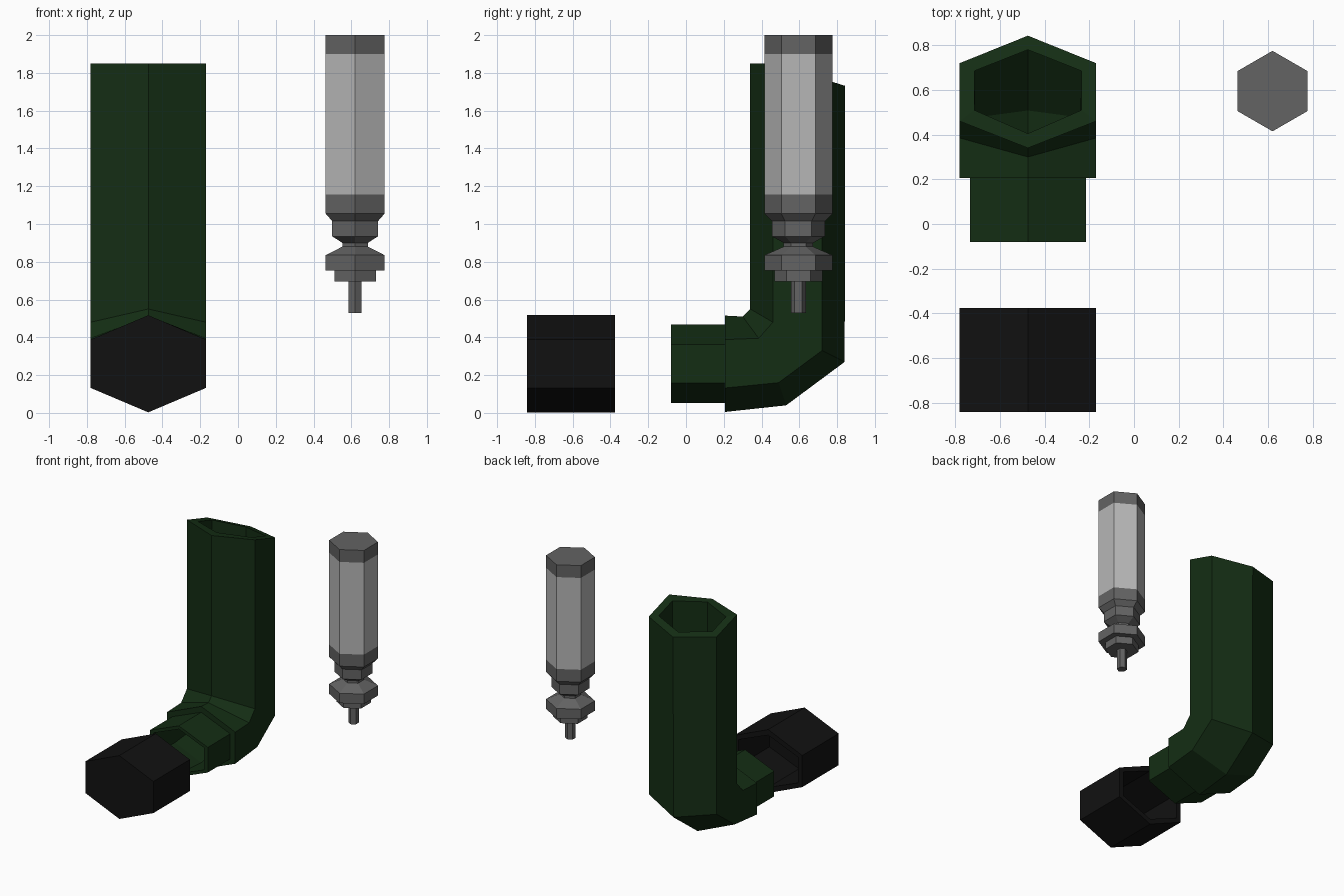
import bpy, bmesh, math

if "Cube" in bpy.data.objects:
    bpy.data.objects.remove(bpy.data.objects["Cube"])


def material(name, rgb):
    m = bpy.data.materials.new(name)
    m.diffuse_color = (*rgb, 1)
    m.use_nodes = True
    m.node_tree.nodes["Principled BSDF"].inputs["Base Color"].default_value = m.diffuse_color
    return m


GREEN = material("dark_green", (0.007, 0.027, 0.007))
BLACK = material("black", (0.0056, 0.0056, 0.0056))
LIGHT = material("light_grey", (0.47, 0.47, 0.47))
DARK = material("dark_grey", (0.125, 0.125, 0.125))


def loft(name, rings, mat, closed=False):
    """Bridge equal-sized rings; cap the ends, or join last to first."""
    bm = bmesh.new()
    vs = [[bm.verts.new(p) for p in r] for r in rings]
    pairs = list(zip(vs, vs[1:])) + ([(vs[-1], vs[0])] if closed else [])
    for a, b in pairs:
        for i in range(len(a)):
            j = (i + 1) % len(a)
            bm.faces.new((a[i], a[j], b[j], b[i]))
    if not closed:
        bm.faces.new(vs[0])
        bm.faces.new(vs[-1])
    bmesh.ops.recalc_face_normals(bm, faces=bm.faces[:])
    me = bpy.data.meshes.new(name)
    bm.to_mesh(me)
    bm.free()
    me.materials.append(mat)
    ob = bpy.data.objects.new(name, me)
    bpy.context.collection.objects.link(ob)
    return ob


BX = -0.475  # centre line of body and cap


def section(pts, w):
    """Hexagon from four (y, z) side points: inner tip, two flanks, outer tip."""
    a, b, c, d = pts
    return [(BX, *a), (BX + w, *b), (BX + w, *c),
            (BX, *d), (BX - w, *c), (BX - w, *b)]


def shrink(pts, k):
    cy = sum(p[0] for p in pts) / 4
    cz = sum(p[1] for p in pts) / 4
    return [(cy + (y - cy) * k, cz + (z - cz) * k) for y, z in pts]


def upright(y, h, s):
    return [(y, 0.26 + h), (y, 0.26 + s), (y, 0.26 - s), (y, 0.26 - h)]


def slanted(ys):
    return [(y, 1.85 - 0.31 * max(0, y - 0.46)) for y in ys]


# L-shaped hollow body: mouthpiece, bend, sleeve, then back down the inside
start = upright(0.207, 0.255, 0.128)
bend_a = [(0.30, 0.51), (0.385, 0.395), (0.49, 0.16), (0.53, 0.04)]
bend_b = [(0.34, 0.55), (0.46, 0.48), (0.72, 0.33), (0.84, 0.27)]
K = 0.79
body = [
    section(upright(-0.08, 0.207, 0.102), 0.26),
    section(upright(0.207, 0.207, 0.102), 0.26),
    section(start, 0.305),
    section(bend_a, 0.305),
    section(bend_b, 0.305),
    section(slanted((0.34, 0.46, 0.72, 0.843)), 0.305),
    section(slanted((0.405, 0.51, 0.685, 0.78)), 0.24),
    section(shrink(bend_b, K), 0.235),
    section(shrink(bend_a, K), 0.235),
    section(shrink(start, K), 0.235),
    section(upright(-0.08, 0.18, 0.09), 0.225),
]
loft("body", body, GREEN, closed=True)

# Mouthpiece cap, hollow towards the body
loft("mouthpiece_cap", [
    section(upright(-0.842, 0.257, 0.128), 0.305),
    section(upright(-0.375, 0.257, 0.128), 0.305),
    section(upright(-0.375, 0.212, 0.105), 0.265),
    section(upright(-0.77, 0.212, 0.105), 0.265),
], BLACK)


def turned(name, profile, mat):
    """Six-sided turned part from (radius, z) pairs on the canister axis."""
    rings = [[(0.62 + r * math.sin(i * math.pi / 3),
               0.595 + r * math.cos(i * math.pi / 3), z) for i in range(6)]
             for r, z in profile]
    return loft(name, rings, mat)


# Canister with end bands and valve
turned("canister_top", [(0.18, 1.9), (0.18, 2.0)], DARK)
turned("canister_body", [(0.18, 1.155), (0.18, 1.9)], LIGHT)
turned("canister_neck_and_valve", [
    (0.18, 1.155), (0.18, 1.055), (0.14, 1.015), (0.14, 0.935),
    (0.078, 0.90), (0.078, 0.88), (0.18, 0.835), (0.18, 0.755),
    (0.127, 0.755), (0.127, 0.695), (0.039, 0.695), (0.039, 0.53),
], DARK)
